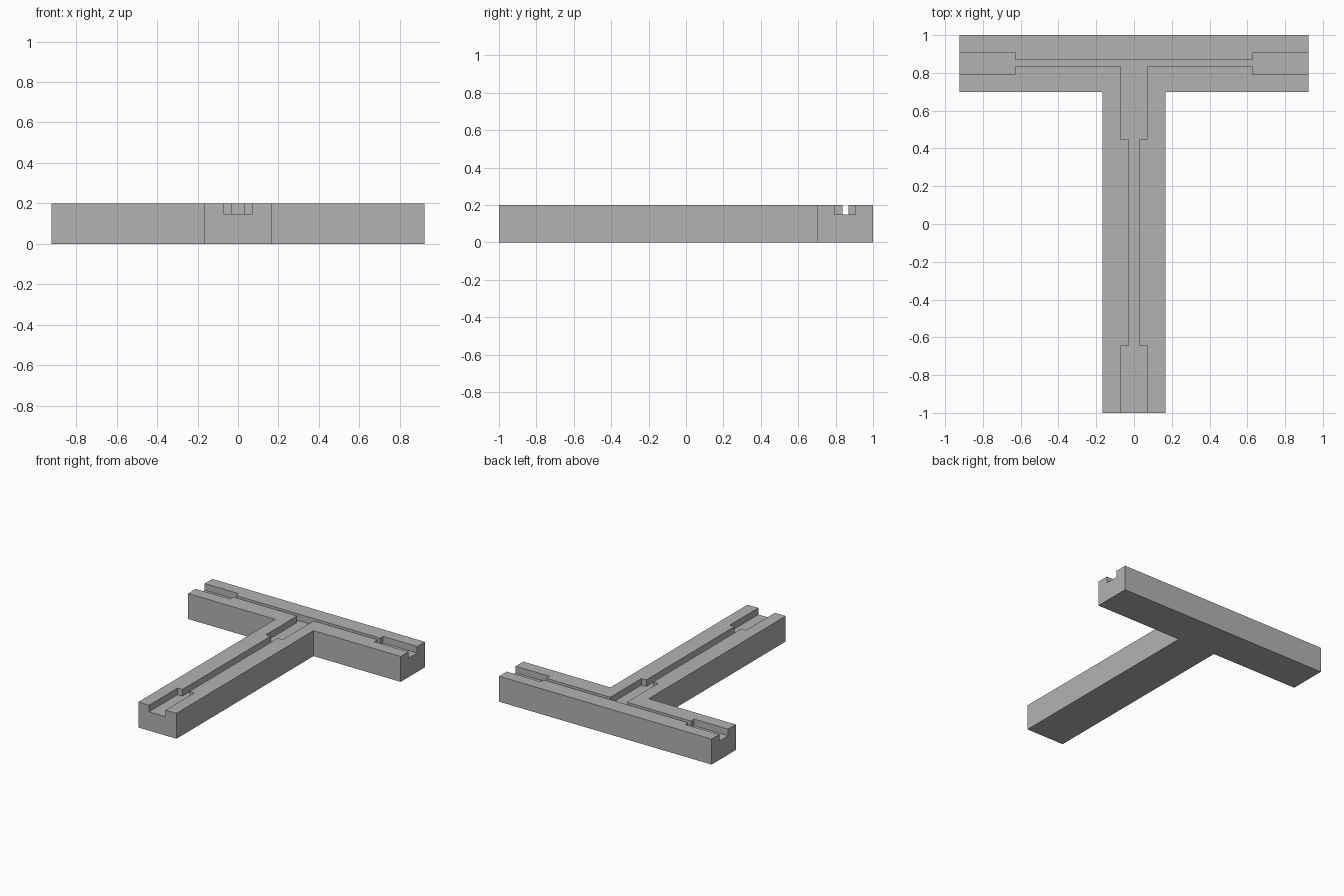
import bpy
import bmesh

default_cube = bpy.data.objects.get("Cube")
if default_cube:
    bpy.data.objects.remove(default_cube, do_unlink=True)

HEIGHT = 0.2
FLOOR = 0.148  # height of the channel floor

grey = bpy.data.materials.new("plain grey")
grey.use_nodes = True
colour = (0.45, 0.45, 0.45, 1)
grey.diffuse_color = colour
grey.node_tree.nodes["Principled BSDF"].inputs["Base Color"].default_value = colour


def mirrored_prism(name, half, z0, z1):
    """Extrude an outline given by its +x half, listed from front to back."""
    outline = half + [(-x, y) for x, y in reversed(half)]
    bm = bmesh.new()
    face = bm.faces.new([bm.verts.new((x, y, z0)) for x, y in outline])
    top = bmesh.ops.extrude_face_region(bm, geom=[face])["geom"]
    verts = [v for v in top if isinstance(v, bmesh.types.BMVert)]
    bmesh.ops.translate(bm, verts=verts, vec=(0, 0, z1 - z0))
    bmesh.ops.recalc_face_normals(bm, faces=bm.faces)
    mesh = bpy.data.meshes.new(name)
    bm.to_mesh(mesh)
    bm.free()
    mesh.materials.append(grey)
    obj = bpy.data.objects.new(name, mesh)
    bpy.context.collection.objects.link(obj)
    return obj


# T-shaped block: stem and crossbar
block = mirrored_prism("t_block", [
    (0.166, -1), (0.166, 0.7), (0.923, 0.7), (0.923, 1)], 0, HEIGHT)

# Channel cutter: narrow slots with wide pockets, open at all three ends
cutter = mirrored_prism("channel_cutter", [
    (0.072, -1.1), (0.072, -0.647), (0.03, -0.647), (0.03, 0.45),
    (0.072, 0.45), (0.072, 0.836), (0.627, 0.836), (0.627, 0.795),
    (1.1, 0.795), (1.1, 0.905), (0.627, 0.905), (0.627, 0.868)],
    FLOOR, HEIGHT + 0.1)

# Cut the channel and bake the result
cut = block.modifiers.new("channel", "BOOLEAN")
cut.operation = "DIFFERENCE"
cut.solver = "EXACT"
cut.object = cutter
bpy.context.view_layer.objects.active = block
bpy.ops.object.modifier_apply(modifier=cut.name)
bpy.data.objects.remove(cutter, do_unlink=True)
